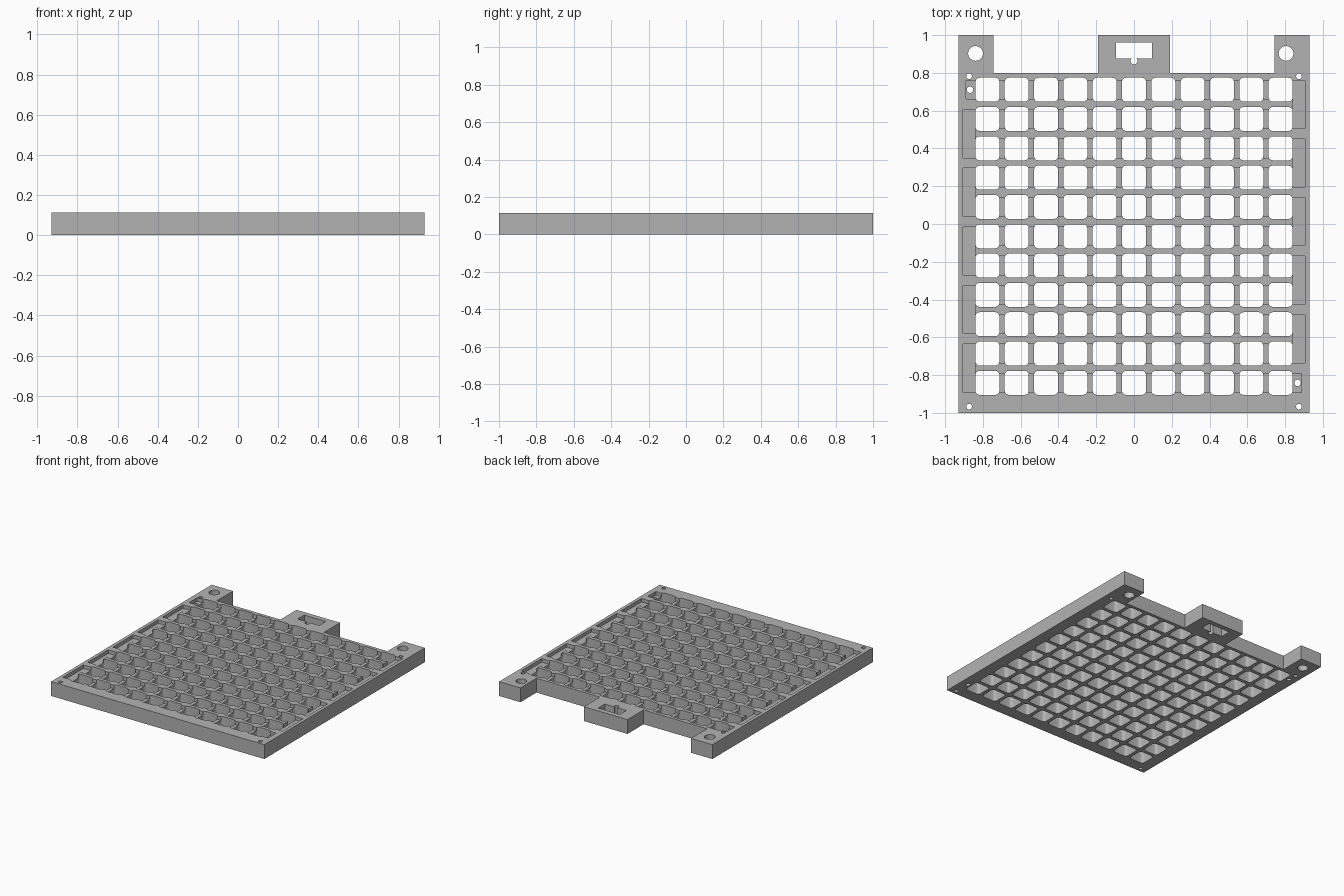
import bpy, bmesh, math

if "Cube" in bpy.data.objects:
    bpy.data.objects.remove(bpy.data.objects["Cube"], do_unlink=True)

HEIGHT = 0.113
CHANNEL_Z = HEIGHT - 0.028      # floor of the shallow channels
COUNT, PITCH = 11, 0.1552
FIRST_ROW = 0.711
HALF_HOLE, HALF_STRIP = 0.0635, 0.05
OVER = 0.05                     # how far cutters overshoot the plate

grey = bpy.data.materials.new("grey plastic")
grey.use_nodes = True
grey.diffuse_color = (0.45, 0.45, 0.45, 1)
grey.node_tree.nodes["Principled BSDF"].inputs["Base Color"].default_value = grey.diffuse_color


def rect(x0, x1, y0, y1):
    return [(x0, y0), (x1, y0), (x1, y1), (x0, y1)]


def circle(cx, cy, r, n=24):
    return [(cx + r * math.cos(math.tau * i / n), cy + r * math.sin(math.tau * i / n)) for i in range(n)]


def rounded_square(cx, cy, half, r, steps=4):
    pts = []
    for q, (sx, sy) in enumerate([(1, 1), (-1, 1), (-1, -1), (1, -1)]):
        for i in range(steps + 1):
            a = (q + i / steps) * math.pi / 2
            pts.append((cx + sx * (half - r) + r * math.cos(a), cy + sy * (half - r) + r * math.sin(a)))
    return pts


def prisms(name, outlines, z0, z1):
    """One object made of upright prisms, one for each outline."""
    bm = bmesh.new()
    for pts in outlines:
        low = [bm.verts.new((x, y, z0)) for x, y in pts]
        top = [bm.verts.new((x, y, z1)) for x, y in pts]
        bm.faces.new(low[::-1])
        bm.faces.new(top)
        for i in range(len(pts)):
            j = (i + 1) % len(pts)
            bm.faces.new((low[i], low[j], top[j], top[i]))
    mesh = bpy.data.meshes.new(name)
    bm.to_mesh(mesh)
    bm.free()
    mesh.materials.append(grey)
    obj = bpy.data.objects.new(name, mesh)
    bpy.context.scene.collection.objects.link(obj)
    return obj


def cut(target, name, outlines, z0):
    cutter = prisms(name, outlines, z0, HEIGHT + OVER)
    cutter.hide_render = True
    mod = target.modifiers.new(name, 'BOOLEAN')
    mod.operation, mod.solver, mod.object = 'DIFFERENCE', 'EXACT', cutter
    bpy.context.view_layer.objects.active = target
    bpy.ops.object.modifier_apply(modifier=mod.name)
    bpy.data.objects.remove(cutter, do_unlink=True)


# Plate outline with three mounting tabs along the back edge
half_outline = [(0.93, -1), (0.93, 1), (0.744, 1), (0.744, 0.8), (0.19, 0.8), (0.19, 1)]
outline = half_outline + [(-x, y) for x, y in reversed(half_outline)]
plate = prisms("grid_plate", [outline], 0, HEIGHT)

# Grid of rounded openings
rows = [FIRST_ROW - i * PITCH for i in range(COUNT)]
columns = [(i - (COUNT - 1) / 2) * PITCH for i in range(COUNT)]
cut(plate, "opening_cutter",
    [rounded_square(x, y, HALF_HOLE, 0.022) for x in columns for y in rows], -OVER)

# Shallow channel along each row, reaching the cable pockets at both ends of the run
channels = []
for i, y in enumerate(rows):
    left = -0.889 if i == 0 else -0.865
    right = 0.887 if i == COUNT - 1 else 0.865
    channels.append(rect(left, right, y - HALF_STRIP, y + HALF_STRIP))
cut(plate, "channel_cutter", channels, CHANNEL_Z)

# Turn pockets joining neighbouring rows, alternating right and left
turns = []
for i in range(COUNT - 1):
    side = 1 if i % 2 == 0 else -1
    x0, x1 = sorted((side * 0.843, side * 0.904))
    turns.append(rect(x0, x1, rows[i + 1] - HALF_STRIP, rows[i] + HALF_STRIP))
cut(plate, "turn_cutter", turns, CHANNEL_Z)

# Mounting holes, corner screw holes, cable holes and the hanging slot
holes = [circle(-0.839, 0.903, 0.039, 32), circle(0.805, 0.903, 0.039, 32)]
holes += [circle(x, y, 0.015) for x in (-0.873, 0.873) for y in (-0.967, 0.782)]
holes += [circle(-0.868, rows[0], 0.017), circle(0.866, rows[-1], 0.017)]
holes.append(rect(-0.094, 0.094, 0.877, 0.96))
cut(plate, "hole_cutter", holes, -OVER)
cut(plate, "keyhole_cutter", [circle(0, 0.863, 0.018)], -OVER)

# Smooth the rounded walls and keep the edges sharp
bpy.ops.object.select_all(action='DESELECT')
plate.select_set(True)
bpy.context.view_layer.objects.active = plate
bpy.ops.object.shade_smooth_by_angle(angle=math.radians(30))
